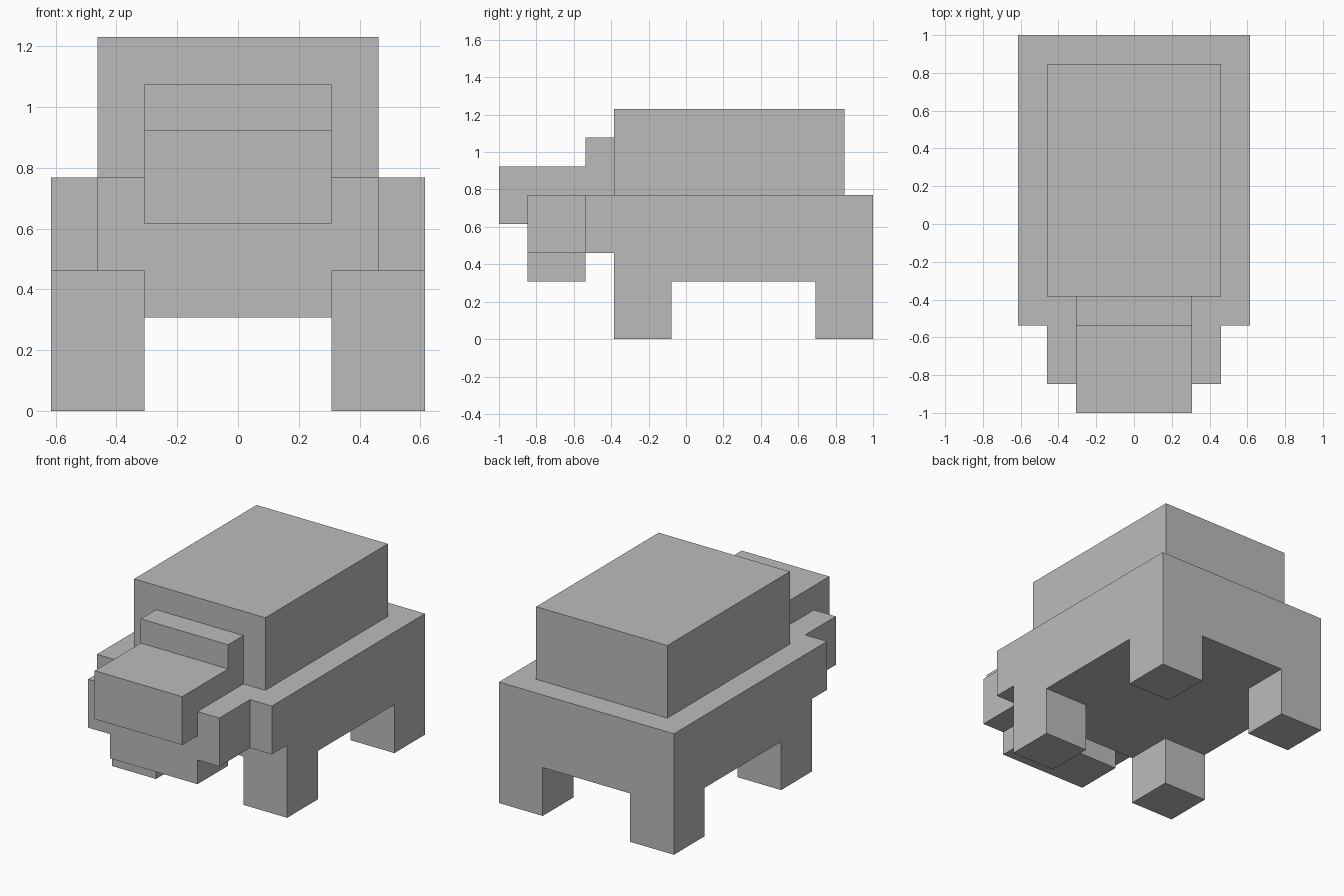
import bpy
import bmesh
from itertools import product
from mathutils import Vector

cube = bpy.data.objects.get("Cube")
if cube:
    bpy.data.objects.remove(cube, do_unlink=True)

UNIT = 2 / 13            # one block edge; the model is 13 blocks long
FRONT = -6.5             # y of the first block row, in blocks

grey = bpy.data.materials.new("plain_grey")
grey.use_nodes = True
grey.diffuse_color = (0.5, 0.5, 0.5, 1)
grey.node_tree.nodes["Principled BSDF"].inputs["Base Color"].default_value = (0.5, 0.5, 0.5, 1)


def block(x, y, z):
    """Cells of a box given as (start, end) on each axis; y counts from the nose."""
    return set(product(range(*x), range(*y), range(*z)))


# Body: torso, shoulders and four legs
body = block((-4, 4), (4, 13), (2, 5)) | block((-4, 4), (3, 4), (3, 5))
for x in ((-4, -2), (2, 4)):
    for y in ((4, 6), (11, 13)):
        body |= block(x, y, (0, 2))

# Head: cheeks, jaw, snout and brow
head = (block((-3, 3), (1, 3), (3, 5)) | block((-2, 2), (1, 3), (2, 3))
        | block((-2, 2), (0, 3), (4, 6)) | block((-2, 2), (3, 4), (5, 7)))

# Pack on the back
back = block((-3, 3), (4, 12), (5, 8))

parts = {"body_and_legs": body, "head": head, "back_block": back}
solid = body | head | back


def build(name, cells):
    """Skin the exposed sides of the cells and merge them into large flat faces."""
    bm = bmesh.new()
    for cell in cells:
        for axis, side in product(range(3), (0, 1)):
            near = list(cell)
            near[axis] += 2 * side - 1
            if tuple(near) in solid:
                continue
            a, b = Vector((0, 0, 0)), Vector((0, 0, 0))
            a[(axis + 1) % 3] = 1
            b[(axis + 2) % 3] = 1
            corner = Vector(cell)
            corner[axis] += side
            corner.y += FRONT
            ring = [corner, corner + a, corner + a + b, corner + b]
            if not side:
                ring.reverse()
            bm.faces.new([bm.verts.new(p * UNIT) for p in ring])
    bmesh.ops.remove_doubles(bm, verts=bm.verts, dist=0.001)
    bmesh.ops.dissolve_limit(bm, angle_limit=0.01, verts=bm.verts, edges=bm.edges)
    mesh = bpy.data.meshes.new(name)
    bm.to_mesh(mesh)
    bm.free()
    mesh.materials.append(grey)
    bpy.context.collection.objects.link(bpy.data.objects.new(name, mesh))


for name, cells in parts.items():
    build(name, cells)
